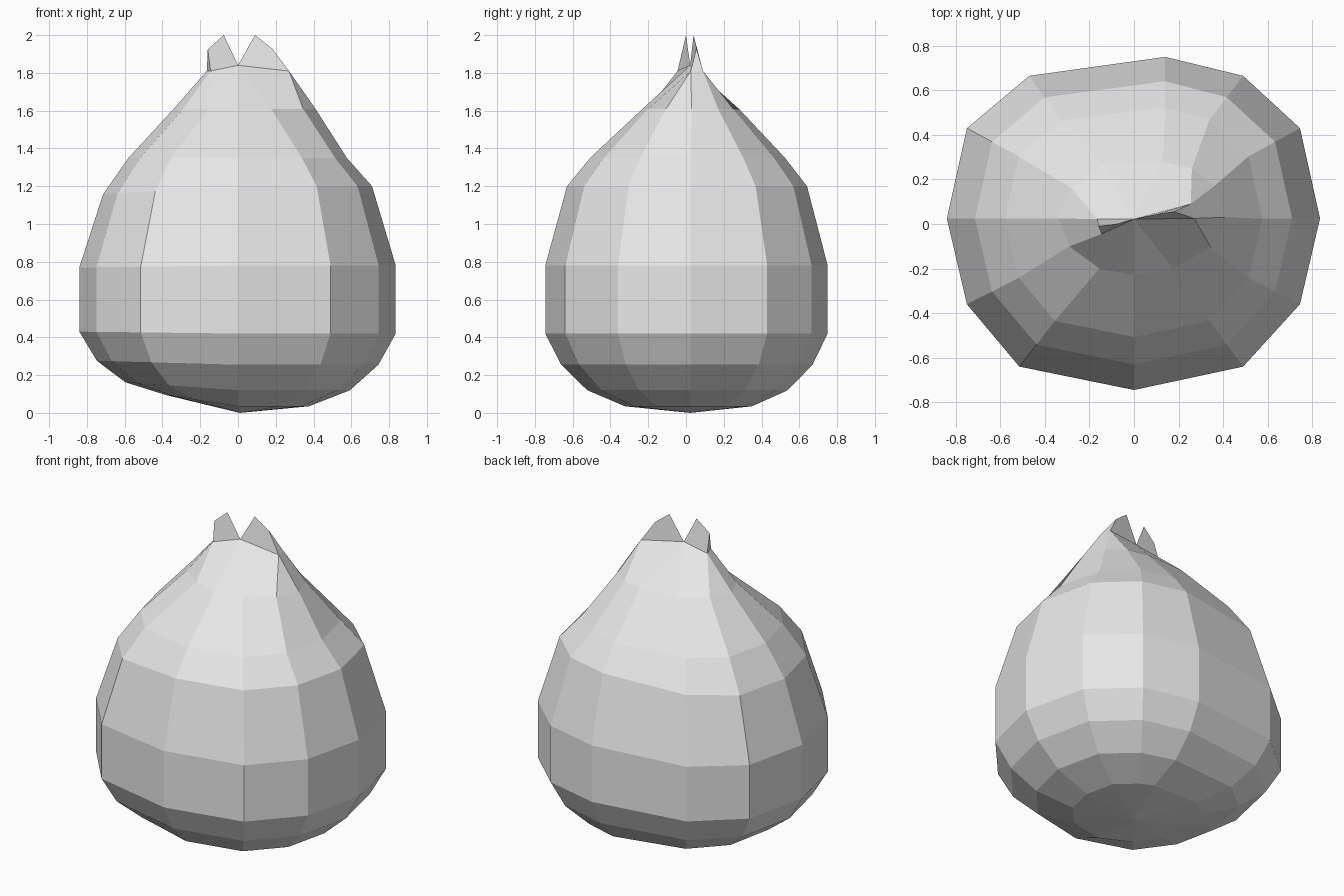
import bpy
import bmesh

# Remove only the default cube
default_cube = bpy.data.objects.get("Cube")
if default_cube:
    bpy.data.objects.remove(default_cube, do_unlink=True)


def make_material(name, colour):
    material = bpy.data.materials.new(name)
    material.use_nodes = True
    material.diffuse_color = colour
    material.node_tree.nodes["Principled BSDF"].inputs["Base Color"].default_value = colour
    return material


# Widest outline, counter-clockwise from the front centre
OUTLINE = [(0, -.745), (.49, -.64), (.745, -.36), (.835, .025), (.745, .43), (.49, .665),
           (.14, .75), (-.47, .665), (-.75, .43), (-.84, .025), (-.75, -.36), (-.515, -.64)]
# Gathered outline just under the pinch
NECK = [(0, -.23), (.175, -.2), (.345, -.105), (.41, .03), (.36, .17), (.26, .25),
        (.13, .28), (-.13, .27), (-.28, .16), (-.34, .025), (-.29, -.1), (-.155, -.2)]
# Height, scale, and how far the left half sags or lifts
LEVELS = [(.035, .45, .07), (.12, .71, .05), (.255, .89, .025), (.42, 1, .012),
          (.78, 1, -.012), (1.2, .85, -.05), (1.35, .69, 0)]
CENTRE_Y = .022

bm = bmesh.new()


def add_ring(outline, height, scale=1, tilt=0):
    ring = []
    for x, y in outline:
        # The back ridge keeps its place as the body narrows
        px = x if 0 < x < .2 else x * scale
        py = CENTRE_Y + (y - CENTRE_Y) * scale
        ring.append(bm.verts.new((px, py, height + tilt * max(0, -x))))
    return ring


def add_face(*verts):
    unique = list(dict.fromkeys(verts))
    if len(unique) > 2:
        bm.faces.new(unique)


def bridge(lower, upper):
    count = len(lower)
    for i in range(count):
        j = (i + 1) % count
        add_face(lower[i], lower[j], upper[j], upper[i])


# Body: stacked rings
rings = [add_ring(OUTLINE, *level) for level in LEVELS]
rings.append(add_ring(NECK, 1.61))
for lower, upper in zip(rings, rings[1:]):
    bridge(lower, upper)

# Rounded underside
base = bm.verts.new((.01, CENTRE_Y, 0))
bridge([base] * len(OUTLINE), rings[0])

# Pinched top: the neck folds into a centre point and two side pleats
centre = bm.verts.new((0, CENTRE_Y, 1.84))


def add_flap(near, far, shoulder, tip):
    near, far, shoulder, tip = (bm.verts.new(p) for p in (near, far, shoulder, tip))
    add_face(centre, near, shoulder, tip)
    add_face(far, centre, tip, shoulder)
    add_face(near, far, shoulder)
    return [centre, centre, near, near, far, far]


left_flap = add_flap((.27, .025, 1.81), (.255, .09, 1.81), (.18, .055, 1.93), (.09, .04, 2))
right_flap = add_flap((-.165, .022, 1.81), (-.145, -.045, 1.81), (-.16, -.01, 1.925), (-.075, 0, 2))
bridge(rings[-1], left_flap + right_flap)

# Finish the flat-shaded mesh
bmesh.ops.recalc_face_normals(bm, faces=bm.faces[:])
mesh = bpy.data.meshes.new("pinched_bulb")
bm.to_mesh(mesh)
bm.free()
mesh.materials.append(make_material("light grey", (.8, .8, .8, 1)))
bulb = bpy.data.objects.new("pinched_bulb", mesh)
bpy.context.collection.objects.link(bulb)
